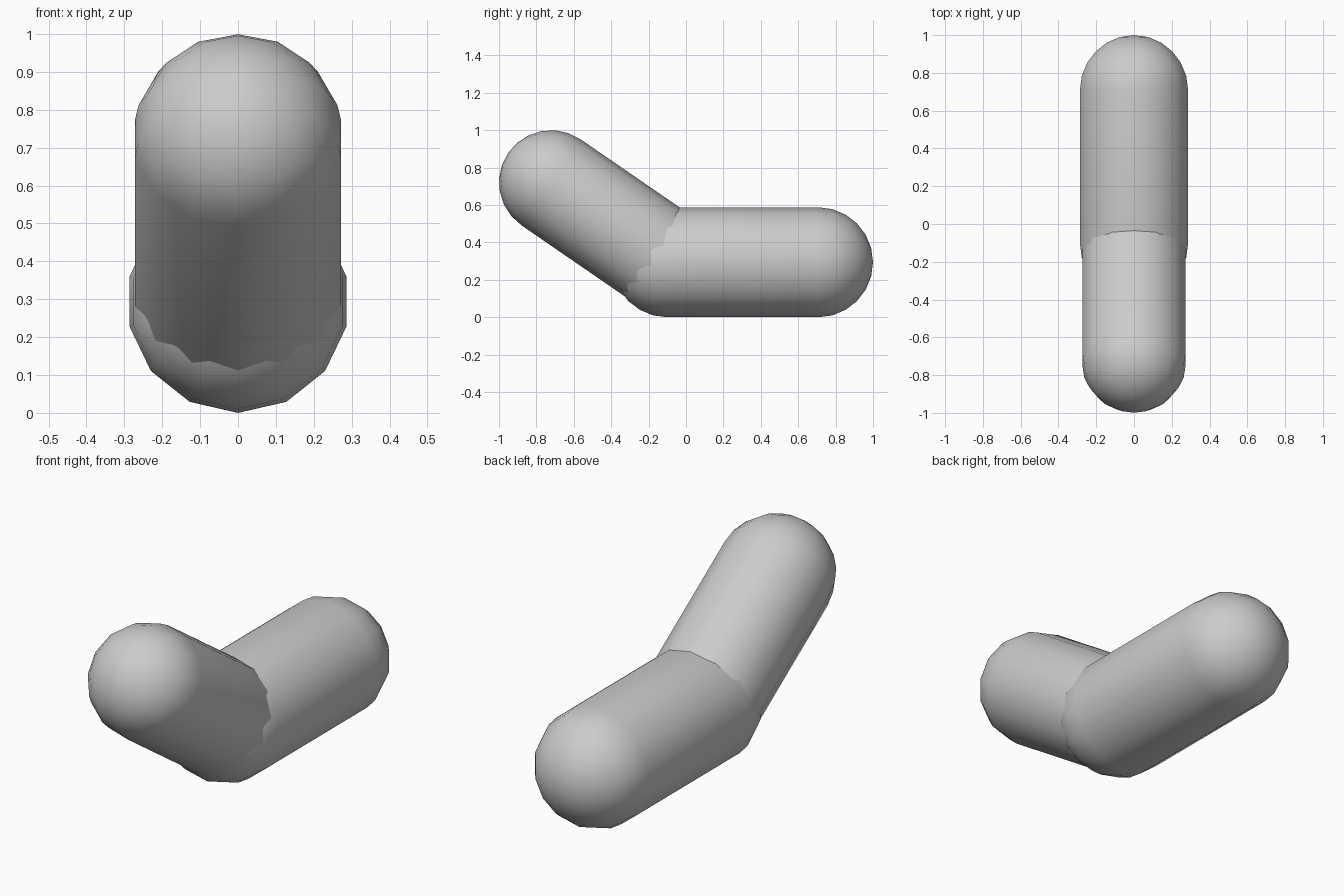
import bpy, bmesh, math
from mathutils import Matrix, Vector

SIDES = 14       # sides around each tube
CAP_RINGS = 6    # rings from tube edge to tip

old = bpy.data.objects.get("Cube")
if old:
    bpy.data.objects.remove(old, do_unlink=True)

grey = bpy.data.materials.new("plain grey")
grey.use_nodes = True
grey.diffuse_color = (0.6, 0.6, 0.6, 1)
grey.node_tree.nodes["Principled BSDF"].inputs["Base Color"].default_value = grey.diffuse_color


def capsule(name, front, back, radius):
    """Round-ended tube between two cap centres in the x = 0 plane."""
    front, back = Vector(front), Vector(back)
    axis = back - front
    length = axis.length

    # Half outline from front tip to back tip along local y
    outline = []
    for centre, start in ((0, -90), (length, 0)):
        for i in range(CAP_RINGS + 1):
            a = math.radians(start + 90 * i / CAP_RINGS)
            outline.append((0, centre + radius * math.sin(a), radius * math.cos(a)))

    # Revolve the outline around local y
    bm = bmesh.new()
    verts = [bm.verts.new(p) for p in outline]
    edges = [bm.edges.new(pair) for pair in zip(verts, verts[1:])]
    bmesh.ops.spin(bm, geom=verts + edges, cent=(0, 0, 0), axis=(0, 1, 0),
                   angle=math.tau, steps=SIDES, use_duplicate=False)
    bmesh.ops.remove_doubles(bm, verts=bm.verts, dist=0.0005)
    bmesh.ops.recalc_face_normals(bm, faces=bm.faces)

    # Tilt into place
    tilt = Matrix.Rotation(math.atan2(axis.z, axis.y), 4, 'X')
    bm.transform(Matrix.Translation(front) @ tilt)
    for face in bm.faces:
        face.smooth = True

    mesh = bpy.data.meshes.new(name)
    bm.to_mesh(mesh)
    bm.free()
    mesh.materials.append(grey)
    obj = bpy.data.objects.new(name, mesh)
    bpy.context.collection.objects.link(obj)
    return obj


# Level rear tube and raised front tube sharing one joint
joint = (0, -0.1, 0.294)
capsule("lower_segment", joint, (0, 0.706, 0.294), 0.294)
capsule("raised_segment", (0, -0.721, 0.721), joint, 0.279)
